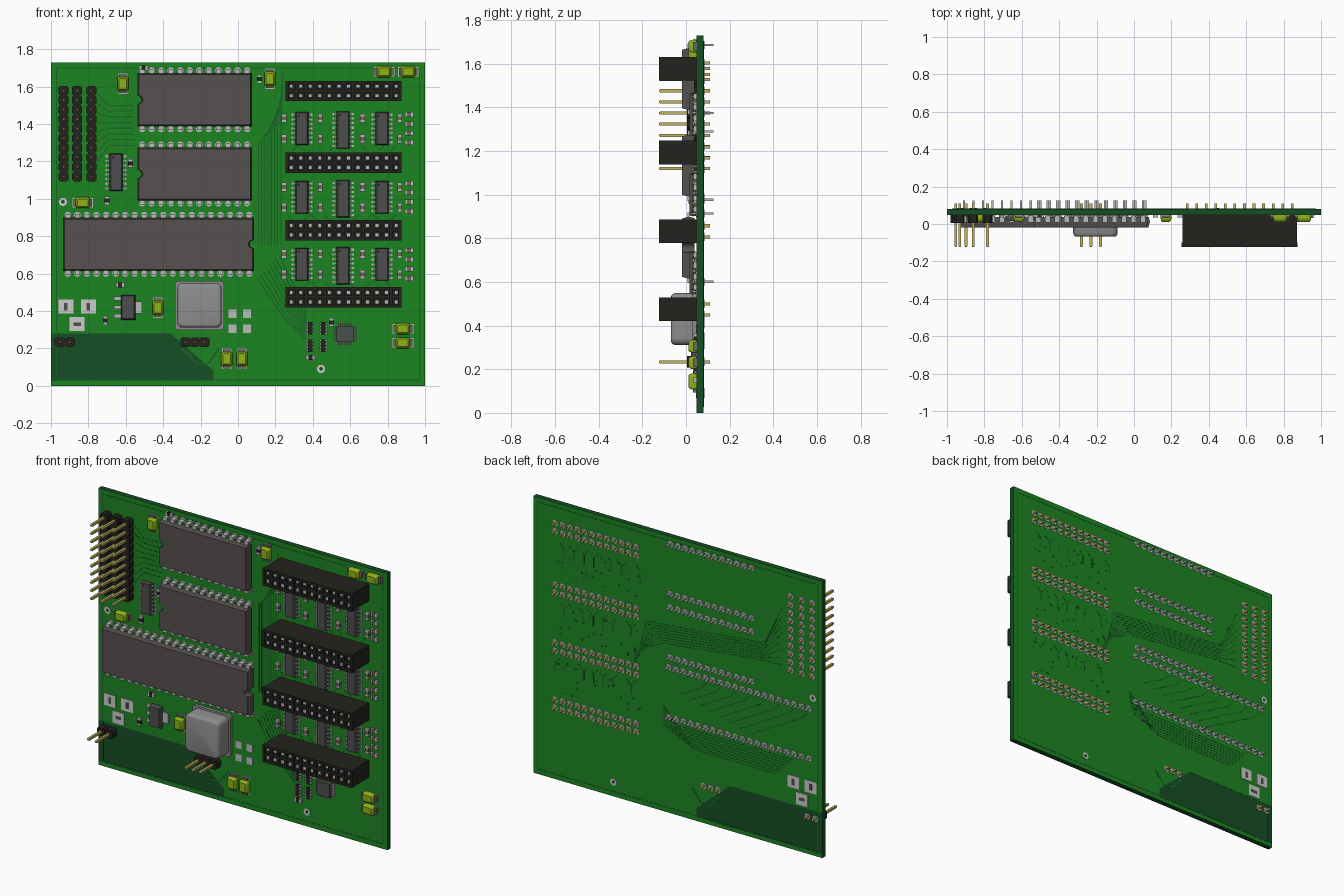
import bpy, bmesh, math, random

if "Cube" in bpy.data.objects:
    bpy.data.objects.remove(bpy.data.objects["Cube"])

random.seed(4)
F, B = 0.05, 0.08            # front and back faces of the board
P = 0.051                    # pin pitch
COL = {
    "copper": (0.012, 0.235, 0.016), "core": (0.008, 0.075, 0.018), "trace": (0.009, 0.125, 0.018),
    "chip": (0.095, 0.082, 0.082), "small": (0.075, 0.075, 0.075), "black": (0.017, 0.016, 0.013),
    "gold": (0.55, 0.46, 0.12), "metal": (0.5, 0.5, 0.5), "pale": (0.72, 0.72, 0.72),
    "lime": (0.27, 0.45, 0.01), "case": (0.27, 0.27, 0.27), "tan": (0.16, 0.14, 0.10),
}
MATS = {}
for key, c in COL.items():
    MATS[key] = bpy.data.materials.new(key)
    MATS[key].diffuse_color = (*c, 1)
parts = {}


def loft(name, mat, rings):
    """Closed solid through outlines [(y, [(x, z), ...]), ...]."""
    bm = parts.setdefault((name, mat), bmesh.new()) if (name, mat) not in parts else parts[(name, mat)]
    vs = [[bm.verts.new((x, y, z)) for x, z in pts] for y, pts in rings]
    n = len(vs[0])
    bm.faces.new(vs[0])
    bm.faces.new(vs[-1][::-1])
    for a, b in zip(vs, vs[1:]):
        for i in range(n):
            bm.faces.new((a[i], b[i], b[(i + 1) % n], a[(i + 1) % n]))


def rect(x, z, w, h):
    return [(x - w/2, z - h/2), (x + w/2, z - h/2), (x + w/2, z + h/2), (x - w/2, z + h/2)]


def box(name, mat, x, z, w, h, y0, y1):
    loft(name, mat, [(y0, rect(x, z, w, h)), (y1, rect(x, z, w, h))])


def disc(name, mat, x, z, r, y0, y1, n=12):
    pts = [(x + r*math.cos(2*math.pi*i/n), z + r*math.sin(2*math.pi*i/n)) for i in range(n)]
    loft(name, mat, [(y0, pts), (y1, pts)])


def rounded(x, z, w, h, r, n=5):
    pts = []
    for k, (sx, sz) in enumerate([(1, 1), (-1, 1), (-1, -1), (1, -1)]):
        for i in range(n):
            a = math.pi/2*(k + i/(n - 1))
            pts.append((x + sx*(w/2 - r) + r*math.cos(a), z + sz*(h/2 - r) + r*math.sin(a)))
    return pts


def trace(pts, back=False, w=0.006):
    y0, y1 = (B, B + 0.0018) if back else (F - 0.0018, F)
    for (x0, z0), (x1, z1) in zip(pts, pts[1:]):
        l = math.hypot(x1 - x0, z1 - z0)
        dx, dz = -(z1 - z0)/l*w/2, (x1 - x0)/l*w/2
        q = [(x0 + dx, z0 + dz), (x1 + dx, z1 + dz), (x1 - dx, z1 - dz), (x0 - dx, z0 - dz)]
        loft("back_traces" if back else "front_traces", "trace", [(y0, q), (y1, q)])


# Board core with a copper plane on each face, leaving the dark supply area bare
box("board", "core", 0, 0.865, 2, 1.73, F, B)
plane = [(-1, .28), (-.36, .28), (-.13, .08), (-.13, .025), (-1, .025), (-1, 0), (1, 0), (1, 1.73), (-1, 1.73)]
loft("front_copper", "copper", [(F - 0.001, plane), (F, plane)])
loft("back_copper", "copper", [(B, plane), (B + 0.001, plane)])


# Wide through-hole chips with an end notch
def dip(cx, cz, n, notch):
    hw, hh = n*P/2, 0.142

    def outline(s):
        pts = [(hw - s, -hh + s), (hw - s, hh - s), (-hw + s, hh - s)]
        pts += [(-hw + s + .022*math.sin(a), .022*math.cos(a)) for a in [math.pi*i/8 for i in range(9)]]
        pts.append((-hw + s, -hh + s))
        return [(cx - notch*x, cz + z) for x, z in pts]
    loft("dip_body", "chip", [(-0.018, outline(.008)), (0.012, outline(0)), (0.038, outline(.006))])
    for i in range(n):
        x = cx + (i - (n - 1)/2)*P
        for s in (-1, 1):
            z = cz + s*0.156
            box("dip_legs", "metal", x, cz + s*0.149, .028, .026, .008, .016)
            box("dip_legs", "metal", x, z, .028, .012, .008, .044)
            box("dip_legs", "metal", x, z, .012, .01, .044, .125)
            disc("front_pads", "metal", x, z, .018, F - .004, F)
            disc("back_pads", "metal", x, z, .018, B, B + .004)


dip(-0.232, 1.53, 12, -1)
dip(-0.232, 1.133, 12, -1)
dip(-0.425, 0.757, 20, 1)


def back_pin(x, z):
    disc("back_pads", "metal", x, z, .019, B, B + .004)
    box("pin_tails", "gold", x, z, .014, .014, F, .11)


# Tall double-row sockets: solid block plus a lattice leaving open cells
for cz in (1.577, 1.193, 0.832, 0.474):
    cx = 0.565
    box("socket_block", "black", cx, cz, 12*P, .108, -.1, F)
    for i in range(13):
        box("socket_block", "black", cx + (i - 6)*P*.988, cz, .016, .108, -.124, -.1)
    for k in (-1, 0, 1):
        box("socket_block", "black", cx, cz + k*.046, 12*P, .016, -.1235, -.1)
    for i in range(12):
        for k in (-.5, .5):
            x, z = cx + (i - 5.5)*P, cz + k*P
            box("socket_contacts", "metal", x, z, .02, .02, -.112, -.1)
            back_pin(x, z)


# Pin headers: chamfered black cells with long gold pins
def header(points):
    for x, z in points:
        c = [(sx*x1 + x, sz*z1 + z) for sx, sz, x1, z1 in
             [(-1, -1, .017, .0257), (1, -1, .017, .0257), (1, -1, .027, .016), (1, 1, .027, .016),
              (1, 1, .017, .0257), (-1, 1, .017, .0257), (-1, 1, .027, .016), (-1, -1, .027, .016)]]
        loft("header_base", "black", [(.005, c), (F, c)])
        box("header_pins", "gold", x, z, .014, .014, -.118, F)
        tip = rect(x, z, .014, .014)
        loft("header_pins", "gold", [(-.124, rect(x, z, .007, .007)), (-.118, tip)])
        back_pin(x, z)


header([(x, 1.119 + i*P) for x in (-.932, -.86, -.783) for i in range(10)])
header([(-.953, .234), (-.898, .234)])
header([(x, .234) for x in (-.281, -.23, -.179)])


# Small surface-mount chips with gull-wing leads
def soic(cx, cz, n, pitch=.0245, w=.07, name="soic"):
    h = n*pitch + .003
    loft(name + "_body", "small", [(.017, rect(cx, cz, w - .014, h - .008)), (.032, rect(cx, cz, w, h)),
                                   (.046, rect(cx, cz, w - .008, h - .006))])
    disc(name + "_dimple", "black", cx - w*.25, cz + h/2 - .02, .006, .0163, .018)
    for i in range(n):
        z = cz + (i - (n - 1)/2)*pitch
        for s in (-1, 1):
            box(name + "_leads", "metal", cx + s*(w/2 + .003), z, .012, .01, .03, .034)
            box(name + "_leads", "metal", cx + s*(w/2 + .009), z, .004, .01, .03, .047)
            box(name + "_leads", "metal", cx + s*(w/2 + .015), z, .014, .011, .044, F)


# Tiny two-ended chip capacitors
def chip_part(x, z, vertical=True, mat="tan"):
    l, w = .046, .026
    for s in (-1, 0, 1):
        dx, dz = (0, s*l*.37) if vertical else (s*l*.37, 0)
        ww, hh = (w, l*.28 if s else l*.5) if vertical else (l*.28 if s else l*.5, w)
        box("chip_part_core" if s == 0 else "chip_part_ends", "metal" if s else mat,
            x + dx, z + dz, ww, hh, .036 - .002*abs(s), F)


soic(-.652, 1.142, 8)
for cz in (1.376, 1.008, 0.65):
    soic(.342, cz, 7)
    soic(.562, cz - .008, 8)
    soic(.77, cz, 7)
    for x in (.245, .44, .665, .865):
        for dz in (-.055, .055):
            chip_part(x, cz + dz)
    for dz in (-.075, -.025, .025, .075):
        chip_part(.915, cz + dz, False)
for x, z, v in [(.115, 1.64, True), (-.7, .99, True), (-.63, .54, False), (-.71, .35, True),
                (.387, .152, False), (-.575, 1.19, True), (-.505, 1.7, False), (.5, .34, True)]:
    chip_part(x, z, v, "black")


# Lime moulded capacitors with metal end tabs
def lime_cap(x, z, vertical):
    def size(l, w):
        return (w, l) if vertical else (l, w)
    loft("lime_capacitor", "lime", [(.012, rounded(x, z, *size(.056, .04), .008)), (.018, rounded(x, z, *size(.068, .052), .01)),
                                    (.034, rounded(x, z, *size(.076, .06), .01)), (.047, rounded(x, z, *size(.07, .056), .01))])
    for s in (-1, 1):
        dx, dz = (0, s*.042) if vertical else (s*.042, 0)
        box("capacitor_tabs", "tan", x + dx, z + dz, *size(.016, .04), .033, F)
        box("capacitor_pads", "metal", x + dx, z + dz, *size(.026, .05), .046, F)


for x, z, v in [(-.615, 1.615, 1), (.171, 1.642, 1), (.781, 1.68, 0), (.91, 1.68, 0), (-.83, .98, 0),
                (-.428, .417, 1), (-.06, .144, 1), (.021, .144, 1), (.882, .305, 0), (.882, .23, 0)]:
    lime_cap(x, z, v)

# Oscillator can with flange and domed edges
loft("oscillator_flange", "case", [(.03, rounded(-.206, .43, .262, .262, .02)), (F, rounded(-.206, .43, .262, .262, .02))])
loft("oscillator_can", "case", [(y, rounded(-.206, .43, .238 - d, .238 - d, .03 - d/3)) for y, d in
                                [(-.068, .03), (-.066, .018), (-.06, .008), (-.05, 0), (.03, 0)]])

# Voltage regulator with wide tab and three leads
loft("regulator_body", "small", [(.012, rect(-.587, .42, .064, .12)), (.03, rect(-.587, .42, .076, .134)), (.046, rect(-.587, .42, .07, .128))])
box("regulator_leads", "metal", -.532, .42, .04, .064, .04, F)
for k in (-1, 0, 1):
    box("regulator_leads", "metal", -.642, .42 + k*.047, .04, .02, .04, F)

# Square controller with leads on four sides
box("controller_body", "small", .573, .276, .092, .084, .022, .046)
for i in range(8):
    d = (i - 3.5)*.01
    for s in (-1, 1):
        box("controller_leads", "metal", .573 + s*.054, .276 + d, .018, .005, .04, F)
        box("controller_leads", "metal", .573 + d, .276 + s*.05, .005, .018, .04, F)

# Resistor networks
for x in (.385, .457):
    for z in (.308, .215):
        box("resistor_network", "black", x, z, .024, .068, .034, F)
        for i in range(4):
            box("network_ends", "metal", x, z + (i - 1.5)*.018, .044, .01, .037, F)

# Bare crystal pads, slotted power-jack pads and ring test points
for x in (-.03, .048):
    for z in (.385, .305):
        box("crystal_pads", "metal", x, z, .042, .046, F - .004, F)
for x, z, w, h in [(-.92, .424, .018, .04), (-.8, .424, .018, .04), (-.86, .33, .04, .018)]:
    for y0, y1, e in ((F - .004, F, -1), (B, B + .004, 1)):
        box("jack_pads", "pale", x, z, .08, .075, y0, y1)
        box("jack_slots", "small", x, z, w, h, y0 + e*.001, y1 + e*.001)
for x, z in [(-.936, .984), (.444, .091)]:
    for y0, y1, e in ((F - .004, F, -1), (B, B + .004, 1)):
        disc("test_rings", "pale", x, z, .022, y0, y1, 20)
        disc("test_holes", "core", x, z, .01, y0 + e*.001, y1 + e*.001)

# Traces on both faces: borders, fanned buses and stubs
for back in (False, True):
    trace([(-.97, .03), (.97, .03), (.97, 1.7), (-.97, 1.7), (-.97, .03)], back)
    trace([(-.3, .2), (-.22, .12), (-.16, .12), (-.1, .2)], back, .012)
for i in range(8):
    o = i*.017
    trace([(.1 + o, .58 + o), (.24 + o, .42 - .1 + o*.4 + .05), (.36, .25 + o*.8)])
    trace([(-.75, 1.56 - i*P), (-.69, 1.5 - i*P*.6), (-.56, 1.5 - i*P*.6)])
    trace([(.11 + o, .75), (.11 + o, 1.3 + o), (.24, 1.43 + o*2)])
    trace([(-.9 + i*.1, .88), (-.86 + i*.1, .84), (-.5 + i*.07, .64 + o)], True)
    trace([(-.72, 1.13 + i*P), (-.6, 1.13 + i*P*.3), (.1 + o, 1.05 + i*.015), (.3, .95 - o)], True)
    trace([(-.8 + o, .56 - o), (.0 - o, .56 - o), (.1, .66 - o)], True)
for cz in (1.376, 1.008, .65):
    for i in range(9):
        x = .29 + i*.066
        s = random.choice((-.03, .03))
        trace([(x, cz + .11), (x + s, cz + .08), (x + s, cz + .02)], True)
        trace([(x, cz - .12), (x - s, cz - .09)], False)
        for k in range(3):
            disc("vias", "trace", x + random.uniform(-.03, .03), cz + random.uniform(-.1, .1), .006, B, B + .003, 8)

# Turn the collected geometry into objects
for (name, mat), bm in parts.items():
    bmesh.ops.recalc_face_normals(bm, faces=bm.faces[:])
    me = bpy.data.meshes.new(name)
    bm.to_mesh(me)
    bm.free()
    me.materials.append(MATS[mat])
    ob = bpy.data.objects.new(name, me)
    bpy.context.collection.objects.link(ob)
    ob.select_set(True)
    bpy.context.view_layer.objects.active = ob
bpy.ops.object.shade_smooth_by_angle(angle=math.radians(32))

for m in bpy.data.materials:
    if m.users and not m.is_grease_pencil:
        m.use_nodes = True
        m.node_tree.nodes["Principled BSDF"].inputs["Base Color"].default_value = m.diffuse_color
